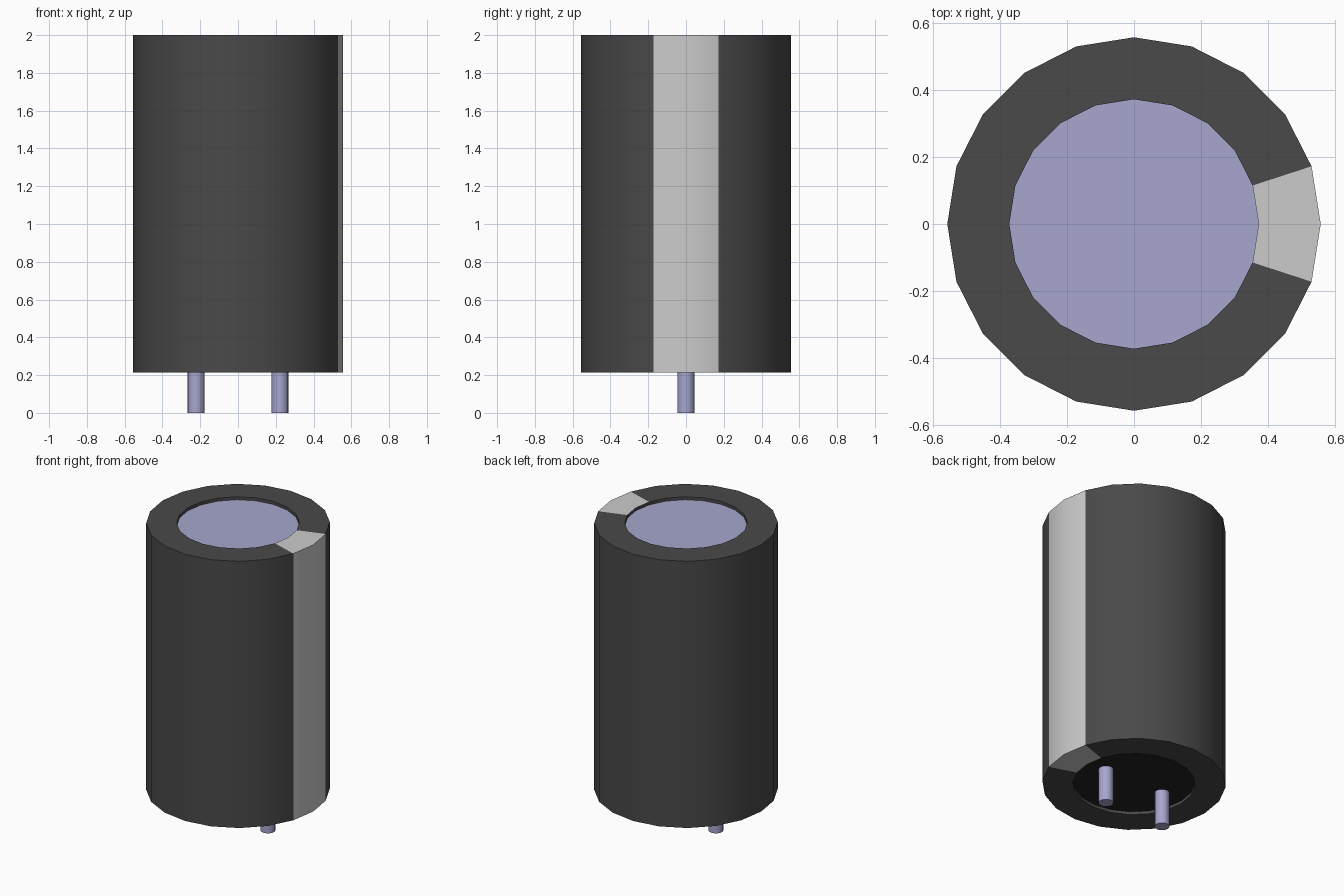
import bpy, bmesh, math

if "Cube" in bpy.data.objects:
    bpy.data.objects.remove(bpy.data.objects["Cube"], do_unlink=True)

SIDES = 20
R_OUT, R_IN = 0.557, 0.372
Z_BOT, Z_TOP, RECESS = 0.215, 2.0, 0.02


def make_material(name, rgb):
    mat = bpy.data.materials.new(name)
    mat.use_nodes = True
    mat.diffuse_color = (*rgb, 1)
    mat.node_tree.nodes["Principled BSDF"].inputs["Base Color"].default_value = (*rgb, 1)
    return mat


sleeve_grey = make_material("dark grey sleeve", (0.067, 0.067, 0.067))
stripe_grey = make_material("light grey stripe", (0.60, 0.60, 0.60))
metal = make_material("lavender metal", (0.385, 0.38, 0.62))
rubber = make_material("black rubber", (0.016, 0.016, 0.016))


def finish(bm, name, mats):
    mesh = bpy.data.meshes.new(name)
    bm.to_mesh(mesh)
    bm.free()
    for mat in mats:
        mesh.materials.append(mat)
    obj = bpy.data.objects.new(name, mesh)
    bpy.context.collection.objects.link(obj)
    bpy.ops.object.select_all(action="DESELECT")
    obj.select_set(True)
    bpy.context.view_layer.objects.active = obj
    bpy.ops.object.shade_smooth_by_angle(angle=math.radians(35))
    return obj


def make_sleeve():
    """Lathe the sleeve with rolled rims; two sides facing +x form the stripe."""
    profile = [(R_IN, Z_BOT + RECESS), (R_IN, Z_BOT), (R_OUT, Z_BOT),
               (R_OUT, Z_TOP), (R_IN, Z_TOP), (R_IN, Z_TOP - RECESS)]
    bm = bmesh.new()
    rings = []
    for i in range(SIDES):
        a = 2 * math.pi * i / SIDES
        rings.append([bm.verts.new((r * math.cos(a), r * math.sin(a), z)) for r, z in profile])
    for i in range(SIDES):
        a, b = rings[i], rings[(i + 1) % SIDES]
        for k in range(len(profile) - 1):
            face = bm.faces.new((a[k], b[k], b[k + 1], a[k + 1]))
            on_stripe = i in (0, SIDES - 1) and 1 <= k <= 3
            face.material_index = 1 if on_stripe else 0
    return finish(bm, "sleeve", [sleeve_grey, stripe_grey])


def make_disc(name, z, mat, up):
    """Recessed cap closing one end of the sleeve."""
    bm = bmesh.new()
    verts = [bm.verts.new((R_IN * math.cos(2 * math.pi * i / SIDES),
                           R_IN * math.sin(2 * math.pi * i / SIDES), z)) for i in range(SIDES)]
    bm.faces.new(verts if up else verts[::-1])
    return finish(bm, name, [mat])


def make_pin(name, x):
    bm = bmesh.new()
    top = Z_BOT + RECESS
    bmesh.ops.create_cone(bm, cap_ends=True, segments=16, radius1=0.045, radius2=0.045, depth=top)
    bmesh.ops.translate(bm, verts=bm.verts, vec=(x, 0, top / 2))
    return finish(bm, name, [metal])


make_sleeve()
make_disc("top_cap", Z_TOP - RECESS, metal, True)
make_disc("bottom_seal", Z_BOT + RECESS, rubber, False)
for side, x in (("left", 0.222), ("right", -0.222)):
    make_pin(side + "_pin", x)
